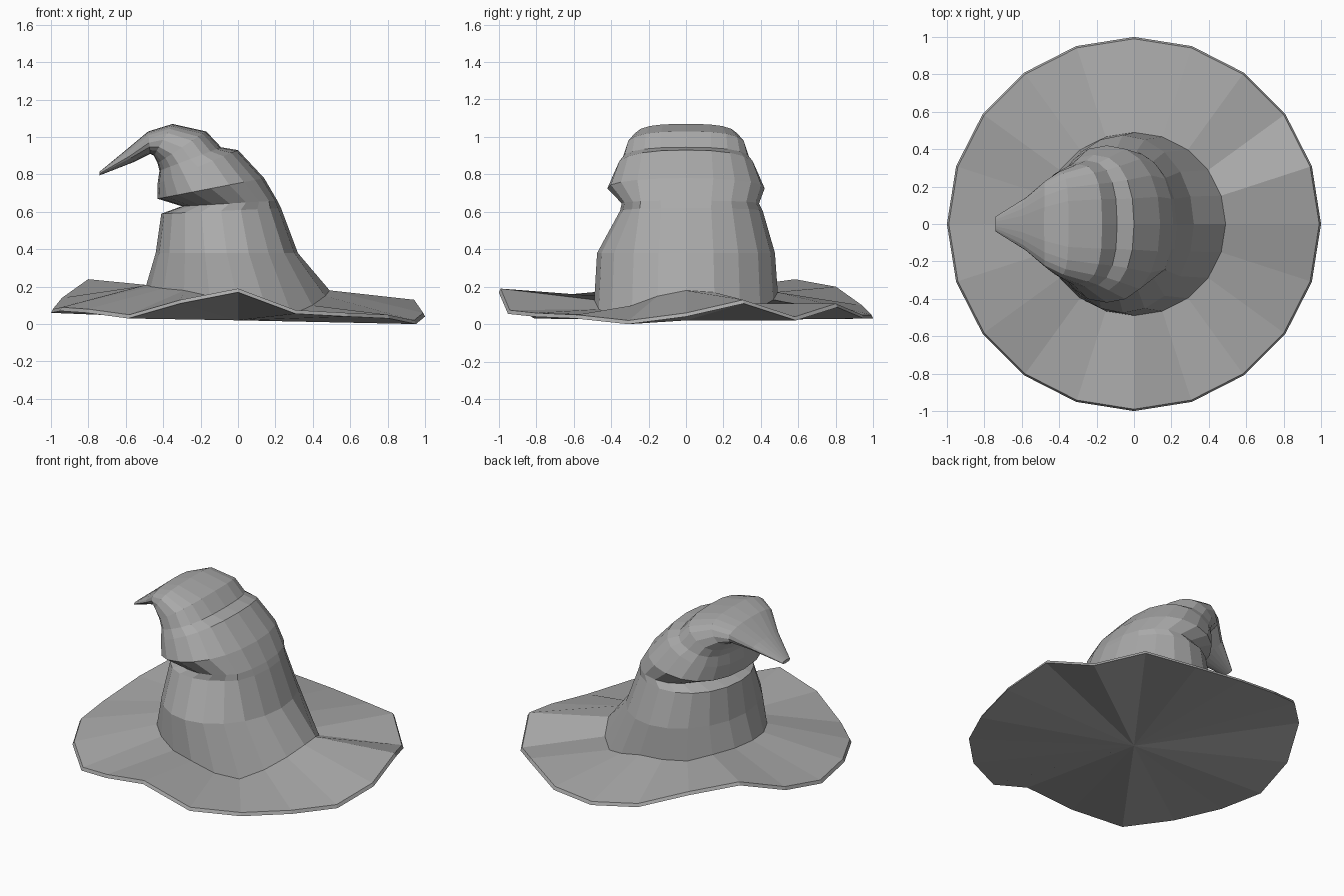
import bpy
import bmesh
from math import sin, cos, tau, copysign

SIDES = 20

cube = bpy.data.objects.get("Cube")
if cube:
    bpy.data.objects.remove(cube, do_unlink=True)

# single grey cloth colour
cloth = bpy.data.materials.new("grey_cloth")
cloth.use_nodes = True
colour = (0.4, 0.4, 0.4, 1.0)
cloth.diffuse_color = colour
for node in cloth.node_tree.nodes:
    if node.type == "BSDF_PRINCIPLED":
        node.inputs["Base Color"].default_value = colour
        node.inputs["Roughness"].default_value = 0.8


def bridge(bm, lower, upper):
    """Join two rings of equal length with a band of quads."""
    for k in range(len(lower)):
        n = (k + 1) % len(lower)
        bm.faces.new((lower[k], lower[n], upper[n], upper[k]))


def finish(name, bm):
    """Turn the bmesh into a flat shaded object."""
    bmesh.ops.recalc_face_normals(bm, faces=bm.faces)
    mesh = bpy.data.meshes.new(name)
    bm.to_mesh(mesh)
    bm.free()
    mesh.materials.append(cloth)
    obj = bpy.data.objects.new(name, mesh)
    bpy.context.scene.collection.objects.link(obj)
    return obj


def circle(bm, radius, heights):
    """Ring with its own height at every corner."""
    return [bm.verts.new((radius * cos(tau * k / SIDES),
                          radius * sin(tau * k / SIDES), z))
            for k, z in enumerate(heights)]


# wavy heights of the outer rim and of the seam where the crown meets the brim
rim_heights = [.06, .13, .04, .11, .05, .05, .10, .20, .24, .14,
               .08, .09, .08, .05, .13, .19, .075, .06, .05, .02]
seam_heights = [.18, .17, .11, .09, .13, .17, .17, .17, .20, .21,
                .21, .20, .19, .18, .15, .13, .08, .05, .10, .15]

# brim: sloping top, thin rim and a fan underneath
bm = bmesh.new()
seam = circle(bm, .49, seam_heights)
rim_top = circle(bm, .99, rim_heights)
rim_bottom = circle(bm, 1.0, [z - .02 for z in rim_heights])
bridge(bm, seam, rim_top)
bridge(bm, rim_top, rim_bottom)
centre = bm.verts.new((0, 0, .02))
for k in range(SIDES):
    bm.faces.new((rim_bottom[k], rim_bottom[(k + 1) % SIDES], centre))
finish("brim", bm)

# crown rings: outer x z, inner x z, half width, front pinch, squareness
rings = [
    (.32, .38, -.44, .38, .475, 1, 1),
    (.23, .62, -.41, .59, .41, .86, .95),
    (.21, .66, -.30, .63, .39, .88, .9),
    (.14, .78, -.43, .67, .42, 1, .9),
    (.00, .93, -.43, .75, .37, 1, .85),
    (-.09, .945, -.42, .82, .34, 1, .8),
    (-.17, 1.03, -.43, .86, .32, 1, .75),
    (-.35, 1.07, -.45, .90, .28, 1, .7),
    (-.48, 1.03, -.47, .91, .23, 1, .8),
    (-.60, .93, -.56, .865, .14, 1, 1),
    (-.74, .815, -.74, .795, .04, 1, 1),
]


def rounded(value, power):
    return copysign(abs(value) ** power, value)


# crown: bent cone lofted through the rings, with a fold pinched in at the front
bm = bmesh.new()
previous = circle(bm, .49, seam_heights)
for ox, oz, ix, iz, width, pinch, power in rings:
    ring = []
    for k in range(SIDES):
        c, s = cos(tau * k / SIDES), sin(tau * k / SIDES)
        squeeze = pinch if s < -.1 and c < .7 else 1
        c, s = rounded(c, power), rounded(s, power)
        ring.append(bm.verts.new(((ox + ix) / 2 + (ox - ix) / 2 * c,
                                  width * squeeze * s,
                                  (oz + iz) / 2 + (oz - iz) / 2 * c)))
    bridge(bm, previous, ring)
    previous = ring
bm.faces.new(previous)
finish("crown", bm)
